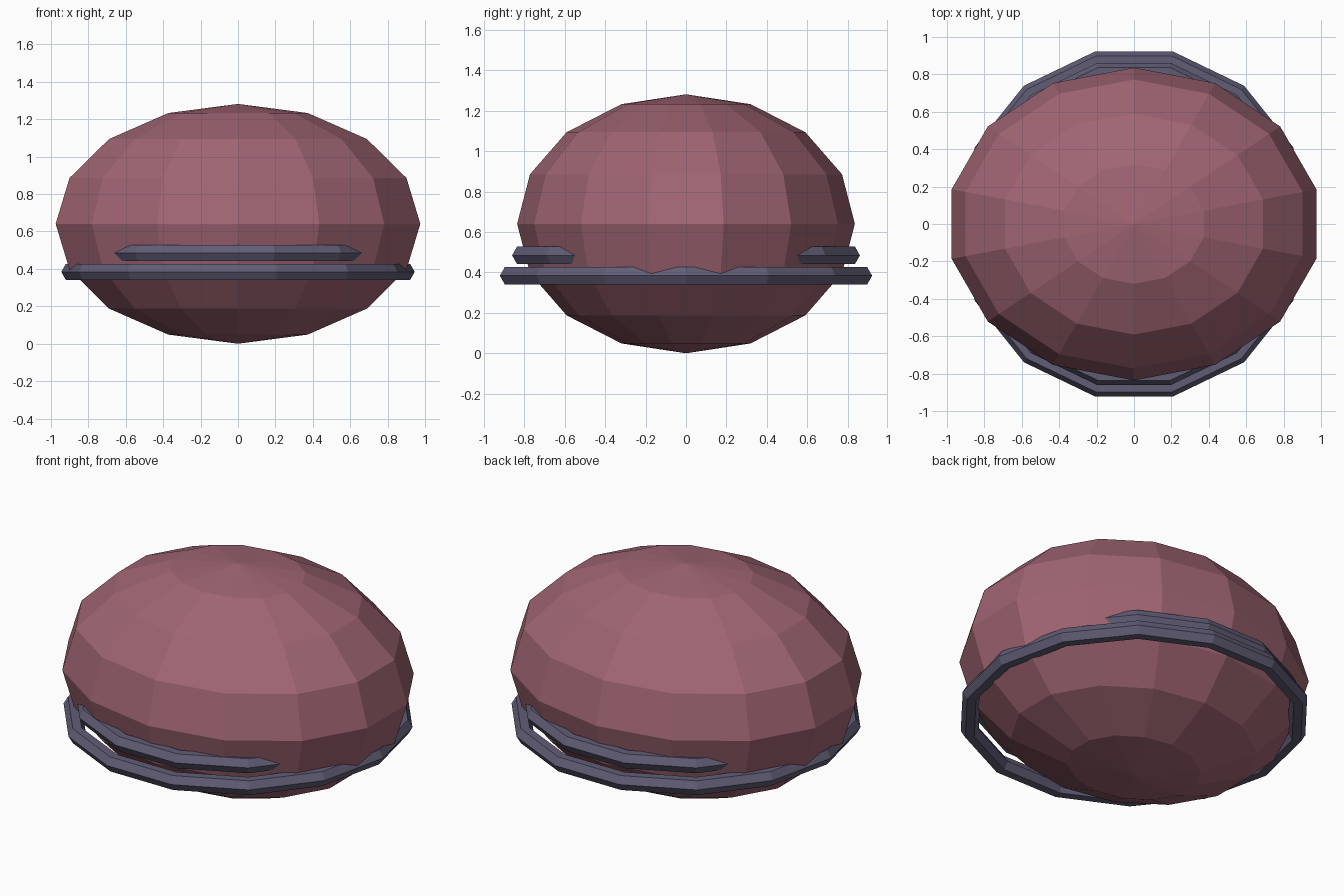
import bpy

if "Cube" in bpy.data.objects:
    bpy.data.objects.remove(bpy.data.objects["Cube"])

SIDES = 14


def finish(name, mat):
    obj = bpy.context.object
    obj.name = name
    obj.data.materials.append(mat)
    return obj


def material(name, color):
    mat = bpy.data.materials.new(name)
    mat.diffuse_color = color
    mat.use_nodes = True
    mat.node_tree.nodes["Principled BSDF"].inputs["Base Color"].default_value = mat.diffuse_color
    return mat


body_mat = material("dusty_red", (0.35, 0.13, 0.17, 1))
band_mat = material("slate", (0.12, 0.11, 0.18, 1))

# Flattened low-poly body
bpy.ops.mesh.primitive_uv_sphere_add(segments=SIDES, ring_count=8, radius=1,
                                     location=(0, 0, 0.641))
body = finish("body", body_mat)
body.scale = (1, 0.836, 0.641)

# Round hexagonal-section bands that sink into the body at its wide ends
for name, radius, z in (("lower_band", 0.896, 0.384), ("upper_band", 0.834, 0.485)):
    bpy.ops.mesh.primitive_torus_add(major_segments=SIDES, minor_segments=6,
                                     major_radius=radius, minor_radius=0.049,
                                     location=(0, 0, z))
    finish(name, band_mat)
